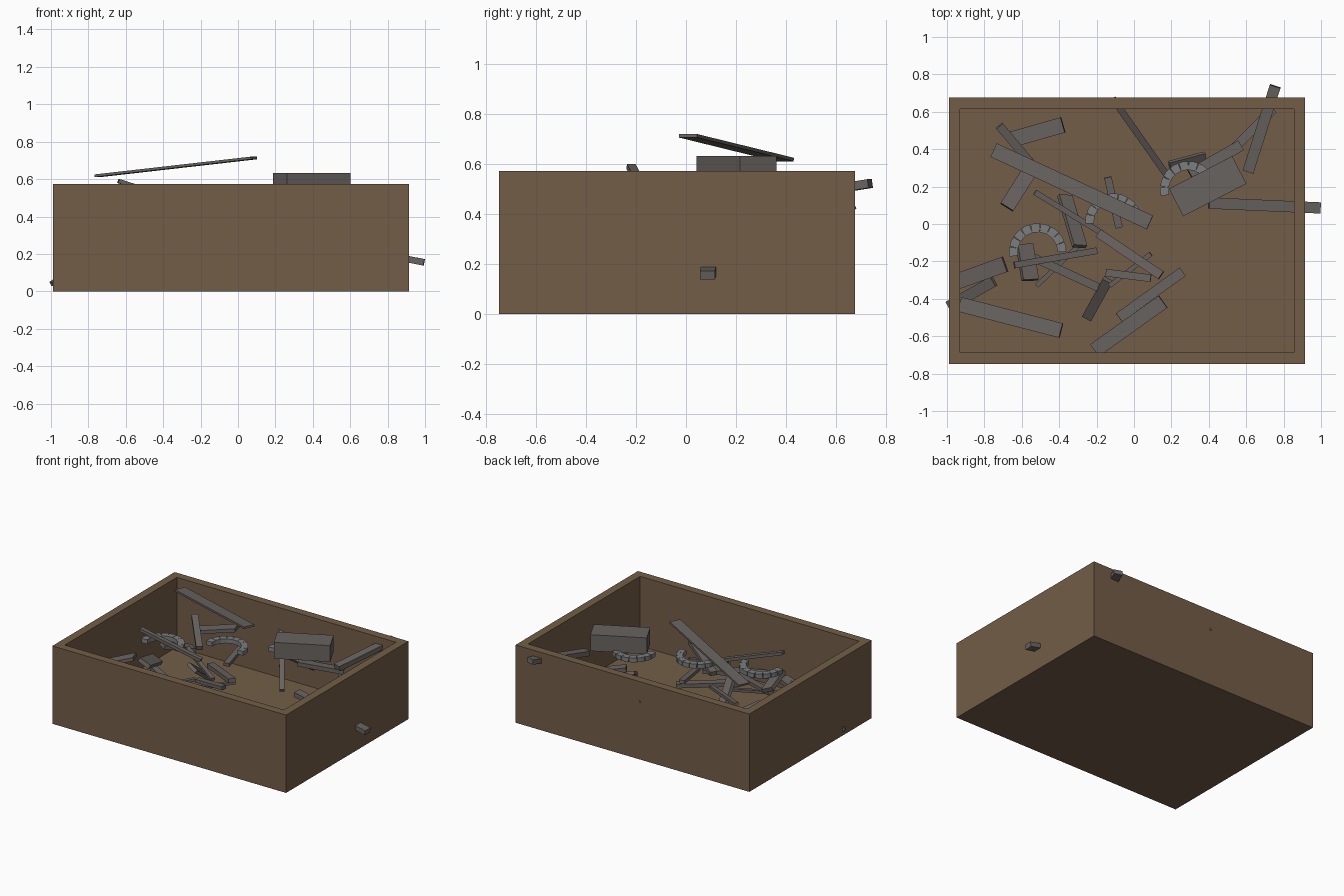
import bpy, bmesh
from math import radians, sin, cos
from mathutils import Vector, Matrix

cube = bpy.data.objects.get("Cube")
if cube:
    bpy.data.objects.remove(cube, do_unlink=True)


def material(name, color):
    m = bpy.data.materials.new(name)
    m.use_nodes = True
    m.diffuse_color = color
    m.node_tree.nodes["Principled BSDF"].inputs["Base Color"].default_value = color
    return m


CRATE = material("brown_wood", (0.17, 0.11, 0.063, 1))
SCRAP = material("dark_scrap", (0.14, 0.125, 0.117, 1))
STONE = material("pale_scrap", (0.20, 0.205, 0.21, 1))


def finish(name, bm, mat, matrix=Matrix()):
    bmesh.ops.recalc_face_normals(bm, faces=bm.faces)
    mesh = bpy.data.meshes.new(name)
    bm.to_mesh(mesh)
    bm.free()
    mesh.materials.append(mat)
    ob = bpy.data.objects.new(name, mesh)
    ob.matrix_world = matrix
    bpy.context.collection.objects.link(ob)
    return ob


def plank(name, a, b, width, thick, roll=0):
    """Straight bar from a to b, wide side up, rolled about its length."""
    a, b = Vector(a), Vector(b)
    along = (b - a).normalized()
    side = Vector((0, 0, 1)).cross(along).normalized()
    up = along.cross(side)
    turn = Matrix((along, side, up)).transposed().to_4x4()
    bm = bmesh.new()
    bmesh.ops.create_cube(bm, size=1)
    bmesh.ops.scale(bm, vec=((b - a).length, width, thick), verts=bm.verts)
    place = Matrix.Translation((a + b) / 2) @ turn @ Matrix.Rotation(radians(roll), 4, 'X')
    return finish(name, bm, SCRAP, place)


def arch(name, center, outer, inner, thick, spin, blocks=9):
    """Half ring of wedge blocks with narrow notches on the outside."""
    bm = bmesh.new()
    step = radians(190) / blocks
    for i in range(blocks):
        t = i * step - radians(5)
        # each block is narrower at the rim, leaving the notches
        plan = [(inner, t), (outer, t + 0.04 * step), (outer * 1.01, t + step / 2),
                (outer, t + 0.96 * step), (inner, t + step)]
        low, high = [[bm.verts.new((r * cos(g), r * sin(g), z)) for r, g in plan]
                     for z in (-thick / 2, thick / 2)]
        bm.faces.new(low)
        bm.faces.new(high)
        for j in range(len(plan)):
            k = (j + 1) % len(plan)
            bm.faces.new((low[j], low[k], high[k], high[j]))
    place = Matrix.Translation(center) @ Matrix.Rotation(radians(spin), 4, 'Z')
    return finish(name, bm, STONE, place)


# Open crate: block with its top inset, then extruded down to the floor
bm = bmesh.new()
bmesh.ops.create_cube(bm, size=1)
bmesh.ops.scale(bm, vec=(1.905, 1.424, 0.573), verts=bm.verts)
bmesh.ops.translate(bm, vec=(-0.037, -0.036, 0.2865), verts=bm.verts)
bm.normal_update()
top = [f for f in bm.faces if f.normal.z > 0.9]
bmesh.ops.inset_region(bm, faces=top, thickness=0.06, use_even_offset=True)
floor = bmesh.ops.extrude_discrete_faces(bm, faces=top)["faces"]
bmesh.ops.translate(bm, vec=(0, 0, -0.513), verts=floor[0].verts)
finish("crate", bm, CRATE)

# Large pieces on top of the heap
plank("long_board", (-0.75, 0.395, 0.618), (0.085, 0.008, 0.713), 0.08, 0.014)
plank("heavy_block", (0.225, 0.115, 0.573), (0.563, 0.289, 0.573), 0.166, 0.12)
plank("top_slat", (-0.64, -0.22, 0.59), (-0.20, -0.143, 0.45), 0.035, 0.022)

# Pieces poking through the crate walls
plank("right_wall_bar", (0.40, 0.112, 0.27), (0.995, 0.086, 0.155), 0.06, 0.035)
plank("back_wall_bar", (0.61, 0.28, 0.45), (0.755, 0.737, 0.522), 0.06, 0.035)
plank("back_wall_slat", (-0.112, 0.668, 0.43), (0.18, 0.255, 0.175), 0.035, 0.02)
plank("left_wall_bar", (-0.988, -0.44, 0.04), (-0.75, -0.305, 0.2), 0.06, 0.025)

# Wide boards around the edge
plank("left_board", (-0.94, -0.305, 0.28), (-0.69, -0.215, 0.37), 0.085, 0.025)
plank("front_left_board", (-0.93, -0.43, 0.12), (-0.39, -0.57, 0.2), 0.08, 0.03)
plank("front_board", (-0.21, -0.675, 0.14), (0.155, -0.415, 0.18), 0.08, 0.03)
plank("front_bar", (-0.08, -0.5, 0.11), (0.26, -0.255, 0.1), 0.055, 0.03)
plank("back_left_slat", (-0.72, 0.525, 0.38), (-0.50, 0.265, 0.3), 0.045, 0.03)
plank("back_left_board", (-0.66, 0.45, 0.32), (-0.38, 0.53, 0.38), 0.085, 0.025)
plank("left_short_board", (-0.56, 0.28, 0.28), (-0.68, 0.09, 0.34), 0.08, 0.025)

# Jumble in the middle
plank("middle_bar", (-0.19, -0.05, 0.38), (0.145, -0.275, 0.44), 0.05, 0.03)
plank("middle_slat", (-0.15, -0.26, 0.36), (0.09, -0.29, 0.38), 0.04, 0.025)
plank("crossing_slat", (-0.13, -0.33, 0.33), (0.09, -0.16, 0.37), 0.025, 0.02)
plank("steep_bar", (-0.14, -0.30, 0.3), (-0.25, -0.50, 0.12), 0.055, 0.03)
plank("lower_bar", (-0.58, -0.16, 0.3), (-0.19, -0.34, 0.26), 0.045, 0.025)
plank("lower_slat", (-0.52, -0.33, 0.22), (-0.28, -0.10, 0.27), 0.025, 0.02)
plank("leaning_board", (-0.37, 0.15, 0.18), (-0.29, -0.12, 0.36), 0.08, 0.025, -35)
plank("leaning_block", (-0.585, -0.11, 0.34), (-0.555, -0.30, 0.39), 0.09, 0.03, -25)
plank("diagonal_slat", (-0.53, 0.17, 0.33), (-0.17, -0.05, 0.28), 0.03, 0.02)
plank("arch_slat", (-0.14, 0.25, 0.42), (-0.08, -0.02, 0.4), 0.04, 0.025)

# Pieces under the heavy block
plank("right_bar", (0.54, 0.41, 0.32), (0.74, 0.61, 0.18), 0.05, 0.03)
plank("right_board", (0.30, 0.265, 0.41), (0.57, 0.42, 0.36), 0.06, 0.03)
plank("right_slat", (0.19, 0.31, 0.42), (0.38, 0.36, 0.36), 0.05, 0.025, 30)

# Broken arches
arch("left_arch", (-0.515, -0.15, 0.48), 0.153, 0.107, 0.032, 5)
arch("middle_arch", (-0.11, 0.013, 0.505), 0.15, 0.105, 0.032, 0)
arch("right_arch", (0.29, 0.185, 0.51), 0.15, 0.105, 0.032, 10)
